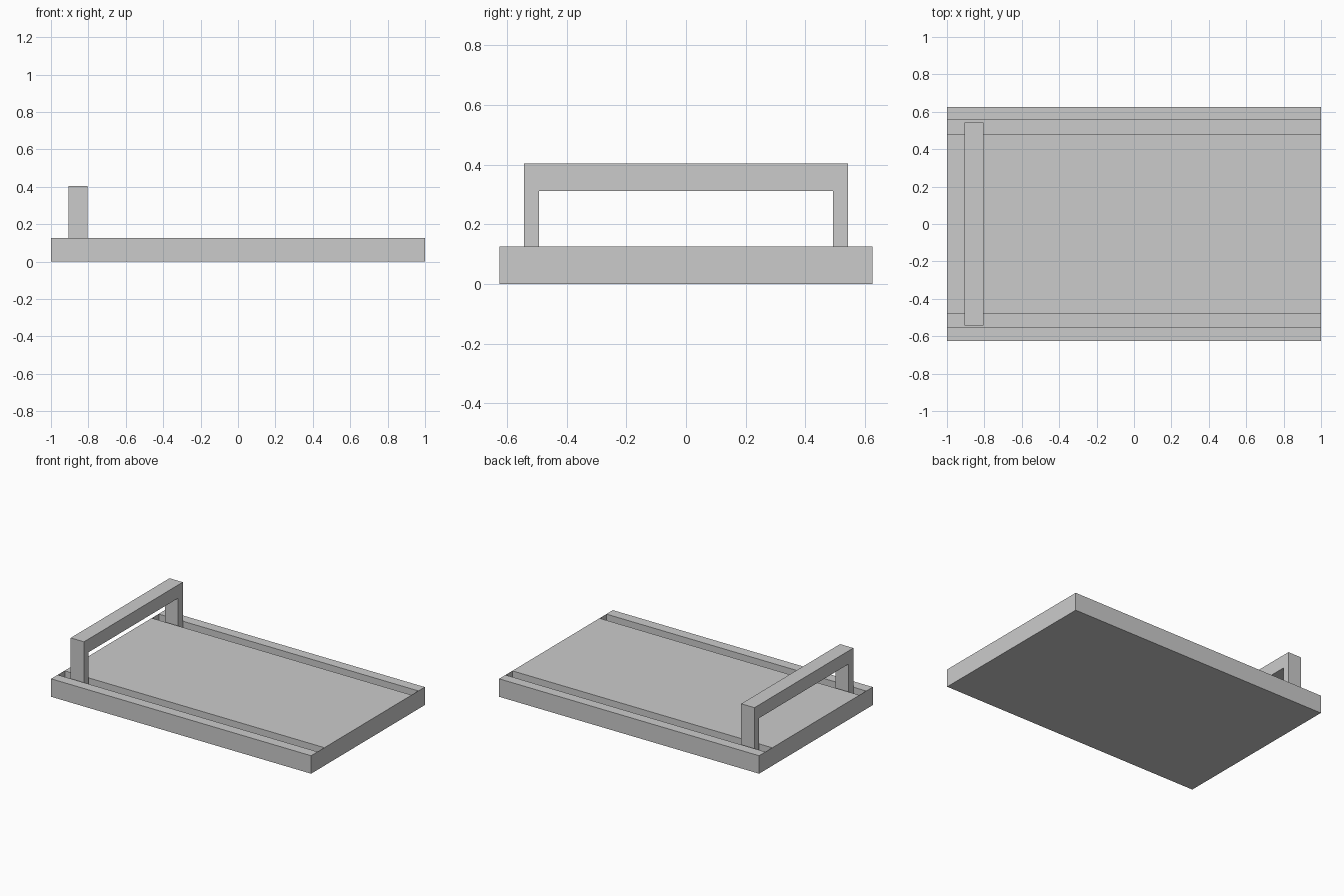
import bpy, bmesh

if "Cube" in bpy.data.objects:
    bpy.data.objects.remove(bpy.data.objects["Cube"])


def prism(name, profile, x0, x1):
    """Extrude a closed (y, z) profile along x."""
    bm = bmesh.new()
    face = bm.faces.new([bm.verts.new((x0, y, z)) for y, z in profile])
    ext = bmesh.ops.extrude_face_region(bm, geom=[face])
    verts = [g for g in ext["geom"] if isinstance(g, bmesh.types.BMVert)]
    bmesh.ops.translate(bm, verts=verts, vec=(x1 - x0, 0, 0))
    bmesh.ops.recalc_face_normals(bm, faces=bm.faces)
    mesh = bpy.data.meshes.new(name)
    bm.to_mesh(mesh)
    bm.free()
    obj = bpy.data.objects.new(name, mesh)
    bpy.context.collection.objects.link(obj)
    return obj


def rect(y0, y1, z0, z1):
    return [(y0, z0), (y1, z0), (y1, z1), (y0, z1)]


TOP, FLOOR = 0.125, 0.075

# Flat bed slab
bed = prism("bed", rect(-0.625, 0.625, 0, TOP), -1, 1)

# Two rail grooves, closed by very thin end walls
for side, y0, y1 in (("front", -0.553, -0.478), ("back", 0.48, 0.555)):
    cutter = prism(side + "_groove_cutter", rect(y0, y1, FLOOR, TOP + 0.1), -0.998, 0.998)
    cutter.hide_render = True
    cutter.hide_viewport = True
    mod = bed.modifiers.new(side + "_groove", "BOOLEAN")
    mod.operation = "DIFFERENCE"
    mod.solver = "EXACT"
    mod.object = cutter

# Sliding bridge frame standing in the grooves
outer, inner, top, under = 0.543, 0.492, 0.403, 0.311
prism("gantry", [(-outer, FLOOR), (-outer, top), (outer, top), (outer, FLOOR),
                 (inner, FLOOR), (inner, under), (-inner, under), (-inner, FLOOR)],
      -0.907, -0.805)
